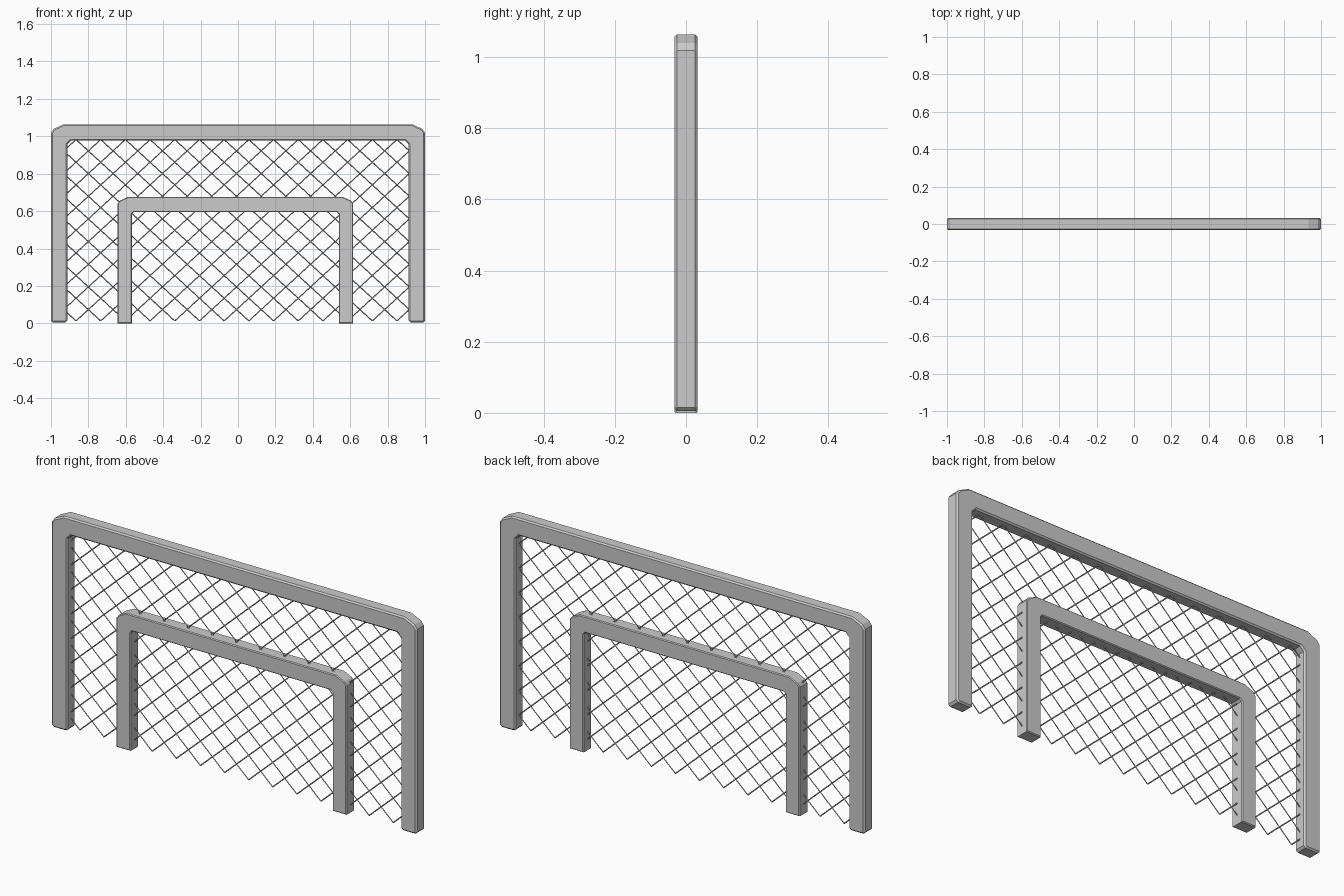
import bpy
import bmesh

if "Cube" in bpy.data.objects:
    bpy.data.objects.remove(bpy.data.objects["Cube"])


def frame(name, cx, half, width, z0, top, bar_z, corner, inner_cut, foot, depth, bevel):
    """Inverted-U frame: half outline in x/z, mirrored, extruded in y, rims chamfered."""
    inner = half - width
    right = [(inner - inner_cut, bar_z), (inner, bar_z - inner_cut)]
    if foot:
        right += [(inner, z0 + foot), (inner + foot, z0), (half - foot, z0), (half, z0 + foot)]
    else:
        right += [(inner, z0), (half, z0)]
    right += [(half, top - corner * 0.66), (half - corner * 0.22, top - corner * 0.36),
              (half - corner, top)]
    outline = right + [(-x, z) for x, z in reversed(right)]
    bm = bmesh.new()
    face = bm.faces.new([bm.verts.new((cx + x, -depth / 2, z)) for x, z in outline])
    out = bmesh.ops.extrude_face_region(bm, geom=[face], use_keep_orig=True)
    moved = [g for g in out["geom"] if isinstance(g, bmesh.types.BMVert)]
    bmesh.ops.translate(bm, verts=moved, vec=(0, depth, 0))
    bmesh.ops.recalc_face_normals(bm, faces=bm.faces)
    rims = [e for e in bm.edges if abs(e.verts[0].co.y - e.verts[1].co.y) < 1e-5]
    bmesh.ops.bevel(bm, geom=rims, offset=bevel, segments=1,
                    affect='EDGES', profile=0.5)
    # Triangulate the concave front and back so they fill cleanly
    bmesh.ops.triangulate(bm, faces=[f for f in bm.faces if len(f.verts) > 4],
                          ngon_method='EAR_CLIP')
    mesh = bpy.data.meshes.new(name)
    bm.to_mesh(mesh)
    bm.free()
    obj = bpy.data.objects.new(name, mesh)
    bpy.context.collection.objects.link(obj)
    return obj


# Large outer frame and smaller inner frame
frame("outer_frame", 0, 1.0, 0.088, 0.005, 1.064, 0.977, 0.068, 0.02, 0.01, 0.065, 0.007)
frame("inner_frame", -0.014, 0.63, 0.077, 0.0, 0.676, 0.595, 0.056, 0.01, 0, 0.065, 0.004)

# Diamond net: one diagonal wire per half cell
DX, DZ, X0, Z0 = 0.066, 0.0606, -0.866, 0.013
net = bpy.data.curves.new("net", 'CURVE')
net.dimensions = '3D'
net.bevel_depth = 0.003
net.bevel_resolution = 0
net.use_fill_caps = True
for k in range(-1, 27):
    for j in range(16):
        a, b = (j, j + 1) if (k + j) % 2 == 0 else (j + 1, j)
        spline = net.splines.new('POLY')
        spline.points.add(1)
        spline.points[0].co = (X0 + k * DX, 0, Z0 + a * DZ, 1)
        spline.points[1].co = (X0 + (k + 1) * DX, 0, Z0 + b * DZ, 1)
bpy.context.collection.objects.link(bpy.data.objects.new("net", net))
